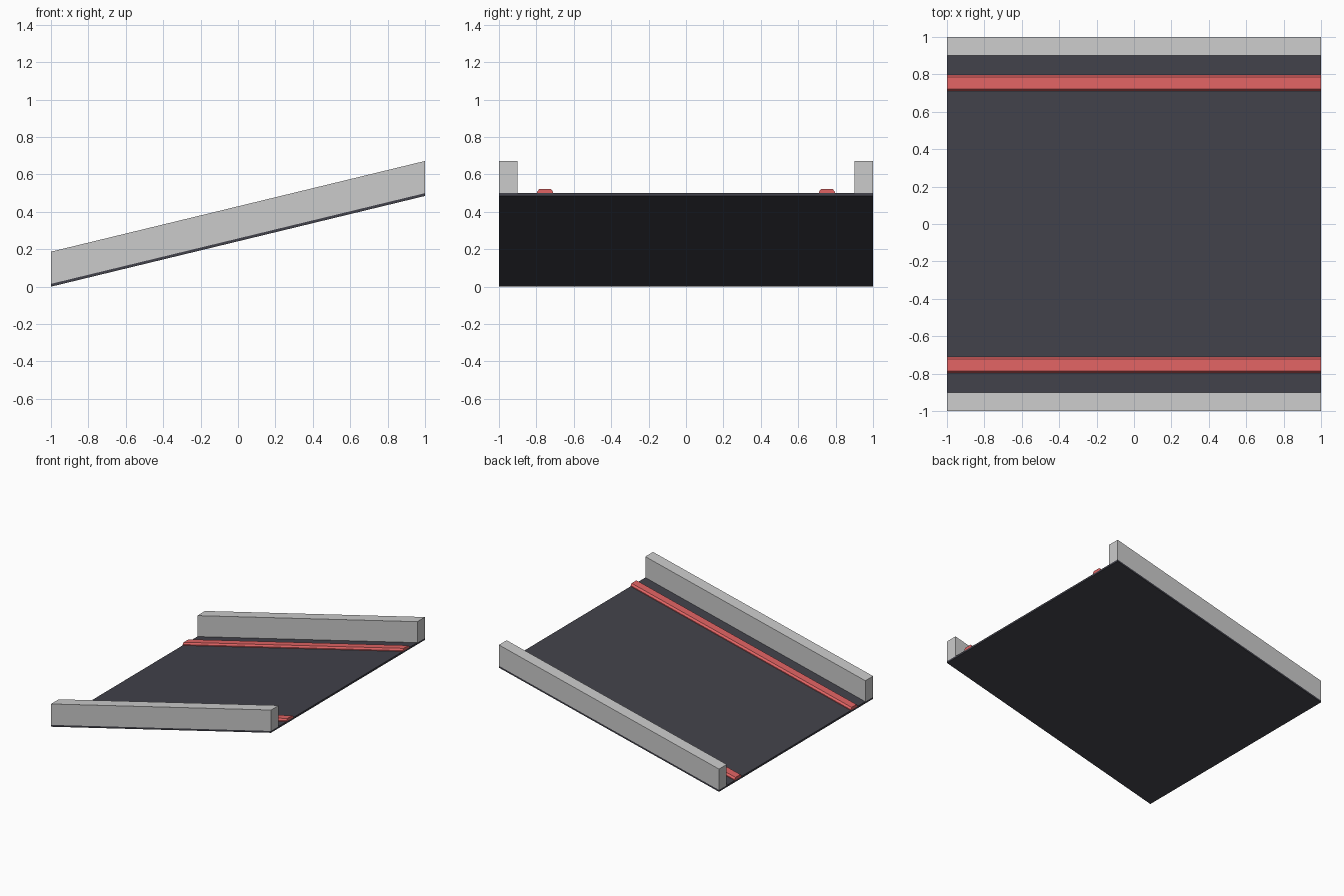
import bpy, bmesh

if "Cube" in bpy.data.objects:
    bpy.data.objects.remove(bpy.data.objects["Cube"])

RISE = 0.485     # height gained from x=-1 to x=1
DECK = 0.015     # deck thickness


def material(name, color):
    m = bpy.data.materials.new(name)
    m.diffuse_color = (*color, 1)
    m.use_nodes = True
    m.node_tree.nodes["Principled BSDF"].inputs["Base Color"].default_value = m.diffuse_color
    return m


def sloped_bar(name, profile, mat=None):
    """Sweep a (y, z) profile up the slope, keeping both ends vertical."""
    bm = bmesh.new()
    low, high = [[bm.verts.new((x, y, z + RISE * (x + 1) / 2)) for y, z in profile]
                 for x in (-1, 1)]
    n = len(profile)
    bm.faces.new(low)
    bm.faces.new(high[::-1])
    for i in range(n):
        j = (i + 1) % n
        bm.faces.new((low[i], high[i], high[j], low[j]))
    bmesh.ops.recalc_face_normals(bm, faces=bm.faces)
    me = bpy.data.meshes.new(name)
    bm.to_mesh(me)
    bm.free()
    ob = bpy.data.objects.new(name, me)
    bpy.context.collection.objects.link(ob)
    if mat:
        me.materials.append(mat)
    return ob


dark = material("dark_surface", (0.054, 0.054, 0.069))
red = material("red_paint", (0.75, 0.127, 0.127))

# Ramp deck
sloped_bar("ramp_deck", [(-1, 0), (1, 0), (1, DECK), (-1, DECK)], dark)

# Side walls and bevelled kerb strips on both sides
wall = [(0.9, DECK), (1, DECK), (1, 0.187), (0.9, 0.187)]
strip = [(0.71, DECK), (0.797, DECK), (0.797, 0.022), (0.785, 0.036),
         (0.722, 0.036), (0.71, 0.022)]
for side, s in (("left", 1), ("right", -1)):
    sloped_bar(side + "_wall", [(s * y, z) for y, z in wall])
    sloped_bar(side + "_red_strip", [(s * y, z) for y, z in strip], red)
